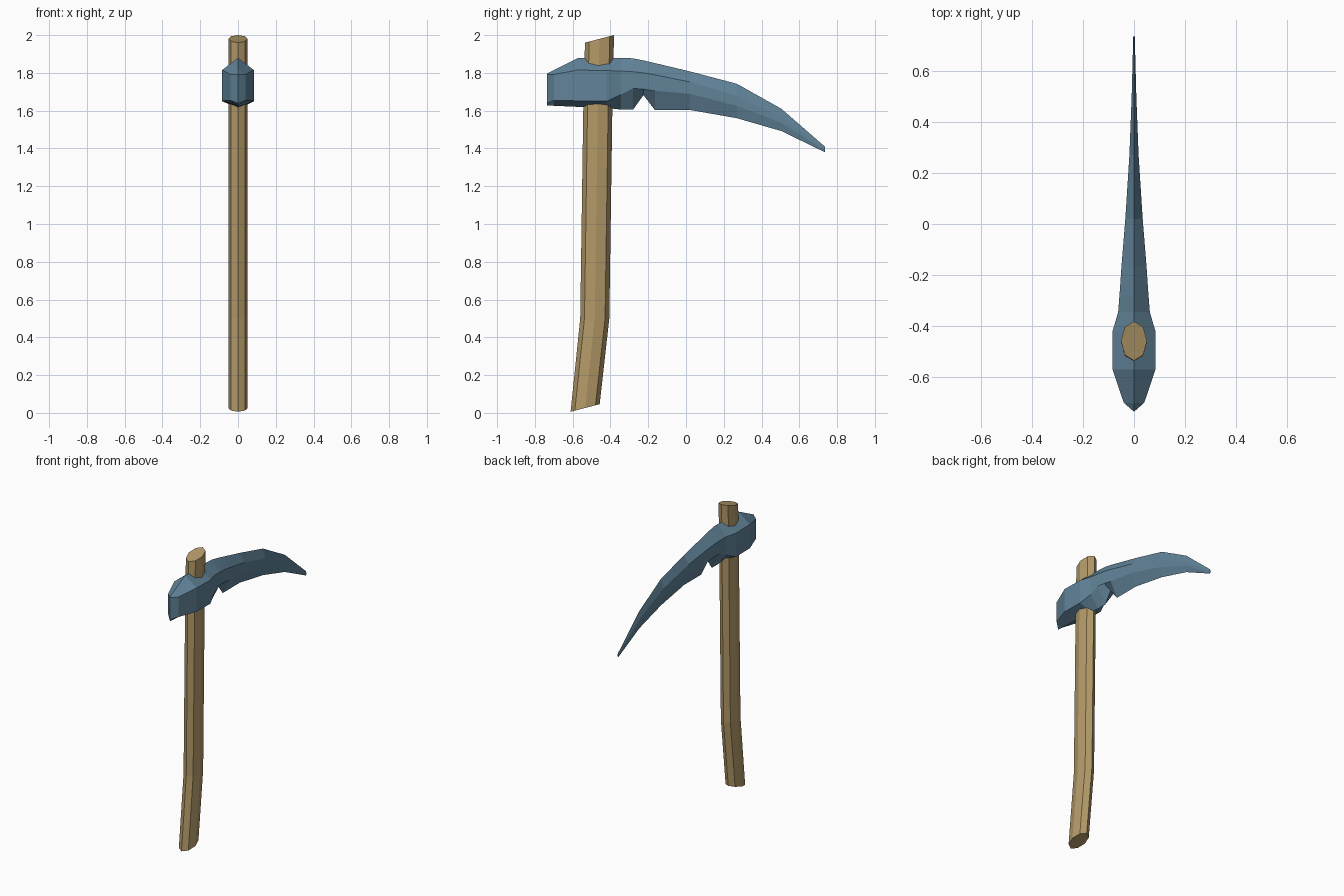
import bpy, bmesh, math

if "Cube" in bpy.data.objects:
    bpy.data.objects.remove(bpy.data.objects["Cube"])


def material(name, rgb):
    m = bpy.data.materials.new(name)
    m.diffuse_color = (*rgb, 1)
    m.use_nodes = True
    m.node_tree.nodes["Principled BSDF"].inputs["Base Color"].default_value = m.diffuse_color
    return m


def loft(name, rings, mat):
    """Skin a list of equal-length closed rings and cap both ends."""
    bm = bmesh.new()
    rows = [[bm.verts.new(p) for p in ring] for ring in rings]
    n = len(rows[0])
    for a, b in zip(rows, rows[1:]):
        for i in range(n):
            j = (i + 1) % n
            bm.faces.new((a[i], a[j], b[j], b[i]))
    bm.faces.new(rows[0])
    bm.faces.new(rows[-1])
    bmesh.ops.remove_doubles(bm, verts=bm.verts, dist=0.0005)
    bmesh.ops.recalc_face_normals(bm, faces=bm.faces)
    me = bpy.data.meshes.new(name)
    bm.to_mesh(me)
    bm.free()
    me.materials.append(mat)
    ob = bpy.data.objects.new(name, me)
    bpy.context.collection.objects.link(ob)
    return ob


wood = material("tan wood", (0.45, 0.32, 0.14))
steel = material("blue steel", (0.12, 0.23, 0.32))

# Handle: oval octagon swept along a slightly bent path (y, z, end slant)
path = [(-0.534, 0.026, 0.26), (-0.483, 0.5, 0.0),
        (-0.467, 1.6, 0.0), (-0.458, 1.98, 0.26)]
rings = []
for y, z, slant in path:
    ring = []
    for k in range(8):
        a = math.tau * k / 8
        dy = 0.077 * math.sin(a)
        ring.append((0.051 * math.cos(a), y + dy, z + slant * dy))
    rings.append(ring)
loft("handle", rings, wood)

# Head: hexagonal sections (y, half width, ridge z, upper side z, lower side z, keel z)
stations = [
    (-0.735, 0.0, 1.797, 1.790, 1.640, 1.628),
    (-0.700, 0.040, 1.815, 1.792, 1.655, 1.626),
    (-0.570, 0.084, 1.880, 1.815, 1.652, 1.620),
    (-0.420, 0.084, 1.880, 1.812, 1.650, 1.614),
    (-0.345, 0.062, 1.880, 1.810, 1.685, 1.606),
    (-0.280, 0.057, 1.877, 1.806, 1.718, 1.606),
    (-0.225, 0.053, 1.866, 1.800, 1.714, 1.682),
    (-0.165, 0.049, 1.852, 1.790, 1.705, 1.604),
    (0.020, 0.034, 1.808, 1.752, 1.690, 1.604),
    (0.270, 0.018, 1.742, 1.680, 1.625, 1.560),
    (0.505, 0.009, 1.610, 1.565, 1.535, 1.492),
    (0.735, 0.003, 1.410, 1.400, 1.390, 1.380),
]
loft("pick_head", [[(0, y, t), (w, y, u), (w, y, l), (0, y, b), (-w, y, l), (-w, y, u)]
                   for y, w, t, u, l, b in stations], steel)
